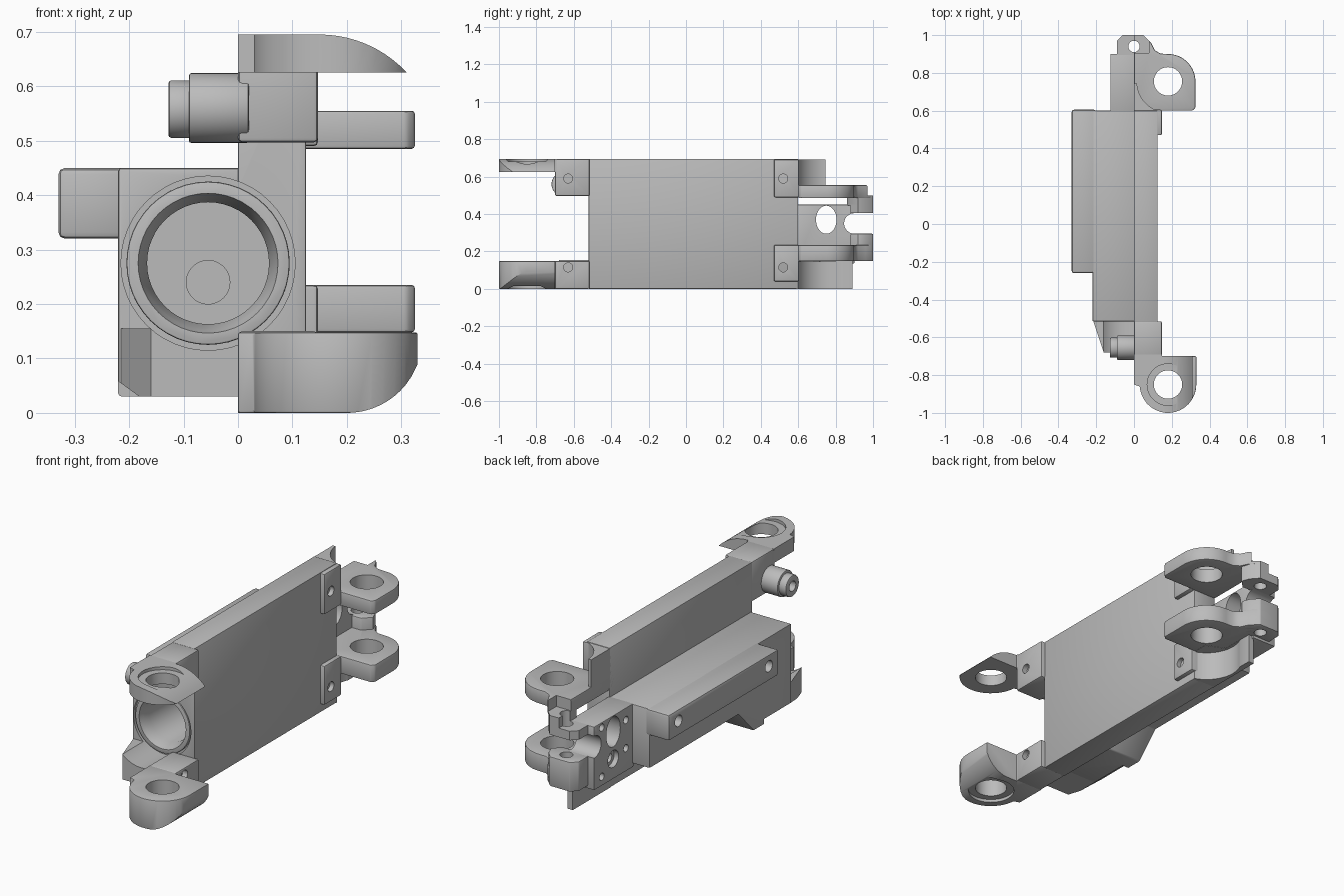
import bpy, bmesh
from math import sin, cos, pi, sqrt, radians

if "Cube" in bpy.data.objects:
    bpy.data.objects.remove(bpy.data.objects["Cube"])

GREY = (0.5, 0.5, 0.5, 1)
metal = bpy.data.materials.new("plain grey")
metal.use_nodes = True
metal.diffuse_color = GREY
metal.node_tree.nodes["Principled BSDF"].inputs["Base Color"].default_value = GREY


def place(axis, a, b, h):
    return {"x": (h, a, b), "y": (a, h, b), "z": (a, b, h)}[axis]


def apply(ob, mod):
    bpy.context.view_layer.objects.active = ob
    with bpy.context.temp_override(object=ob, active_object=ob):
        bpy.ops.object.modifier_apply(modifier=mod.name)


def loft(name, axis, bottom, top, lo, hi, bevel=0):
    """Solid between two matching outlines stacked along an axis."""
    bm = bmesh.new()
    low = [bm.verts.new(place(axis, a, b, lo)) for a, b in bottom]
    high = [bm.verts.new(place(axis, a, b, hi)) for a, b in top]
    bm.faces.new(low)
    bm.faces.new(high)
    n = len(low)
    for i in range(n):
        j = (i + 1) % n
        bm.faces.new((low[i], low[j], high[j], high[i]))
    bmesh.ops.recalc_face_normals(bm, faces=bm.faces)
    me = bpy.data.meshes.new(name)
    bm.to_mesh(me)
    bm.free()
    me.materials.append(metal)
    ob = bpy.data.objects.new(name, me)
    bpy.context.collection.objects.link(ob)
    if bevel:
        m = ob.modifiers.new("edge", "BEVEL")
        m.width, m.segments, m.limit_method = bevel, 2, "ANGLE"
        m.angle_limit = radians(40)
        apply(ob, m)
    return ob


def prism(name, axis, pts, lo, hi, bevel=0):
    return loft(name, axis, pts, pts, lo, hi, bevel)


def box(name, x, y, z, bevel=0):
    pts = [(x[0], y[0]), (x[1], y[0]), (x[1], y[1]), (x[0], y[1])]
    return prism(name, "z", pts, z[0], z[1], bevel)


def arc(c, r, start, end, n=16, ry=None):
    ts = [radians(start + (end - start) * i / n) for i in range(n + 1)]
    return [(c[0] + r * cos(t), c[1] + (ry or r) * sin(t)) for t in ts]


def cyl(name, axis, c, r, lo, hi, r2=None, ry=None, bevel=0):
    a = arc(c, r, 0, 360, 48, ry)[:-1]
    b = a if r2 is None else arc(c, r2, 0, 360, 48)[:-1]
    return loft(name, axis, a, b, lo, hi, bevel)


def cut(cutter, *targets):
    cutter.hide_render = True
    for ob in targets:
        m = ob.modifiers.new("cut", "BOOLEAN")
        m.operation, m.solver, m.object = "DIFFERENCE", "EXACT", cutter
        apply(ob, m)
    bpy.data.objects.remove(cutter)


# Main side plate and the body behind it
plate = box("side_plate", (0, .125), (-.52, .6), (0, .695), .004)
body = prism("body", "x", [(-.515, .03), (-.22, .03), (-.1, .155), (.6, .155),
                           (.6, .45), (-.515, .45)], -.22, .01, .006)
ledge = box("side_ledge", (-.33, -.2), (-.26, .605), (.32, .45), .012)
tail = prism("front_tail", "z", [(.01, -.5), (-.22, -.5), (-.16, -.68), (.01, -.68)],
             .03, .155)
cut(prism("tail_chamfer", "y", [(-.25, .08), (-.14, .0), (-.25, .0)], -.8, -.3), tail, body)

# Screw holes in the ledge
for y in (.53, -.18):
    cut(cyl("ledge_hole", "x", (y, .395), .028, -.4, -.27), ledge)

# Round socket in the front face
C = (-.055, .275)
cut(cyl("socket_clearance", "y", C, .16, -.8, -.5), body, plate, tail)
socket = cyl("socket_ring", "y", C, .15, -.515, -.49, bevel=.004)
cut(cyl("socket_mouth", "y", C, .13, -.52, -.46, .112), body, plate, socket)
cut(cyl("socket_bore", "y", C, .112, -.47, -.12), body, plate)
cut(cyl("socket_drain", "y", (-.055, .24), .04, -.15, .1), body)

# Corner pads with screw holes
pads = {"front_upper_pad": ((-.7, -.515), (.497, .695), .59),
        "front_lower_pad": ((-.7, -.515), (0, .15), .115),
        "rear_upper_pad": ((.47, .605), (.49, .692), .59),
        "rear_lower_pad": ((.47, .605), (.04, .235), .115)}
for name, (y, z, hole) in pads.items():
    pad = box(name, (0, .147), y, z, .008)
    cy = -.63 if y[0] < 0 else .52
    cut(cyl("pad_hole", "x", (cy, hole), .024, .12, .2), pad)

# Side peg on the front upper pad
cyl("peg", "x", (-.655, .56), .064, -.09, .02, bevel=.004)
peg_tip = cyl("peg_tip", "x", (-.655, .558), .053, -.128, -.08, bevel=.006)
cut(cyl("peg_bore", "x", (-.655, .558), .025, -.2, -.09), peg_tip)

# Front hinge lugs with rounded outer corners
F = (.18, -.85)
front_outline = ([(0, -.69), (0, -.85), (.03, -.86)] + arc(F, .15, 190, 360)
                 + [(.33, -.7), (.147, -.7), (.147, -.69)])
upper_lug = prism("front_upper_lug", "z", front_outline, .625, .695)
lower_lug = prism("front_lower_lug", "z", front_outline, 0, .148, .004)
R, r = .218, .139
curve = [(.15 + .16 * i / 12, .695 - R + sqrt(R * R - (.16 * i / 12) ** 2)) for i in range(13)]
cut(prism("upper_round", "y", curve + [(.31, .6), (.4, .6), (.4, .8), (.15, .8)],
          -1.1, -.65), upper_lug)
curve = [(.2 + .13 * i / 12, r - sqrt(r * r - (.13 * i / 12) ** 2)) for i in range(13)]
cut(prism("lower_round", "y", curve + [(.36, .09), (.36, -.1), (.2, -.1)],
          -1.1, -.65), lower_lug)
cut(cyl("front_pin_hole", "z", F, .075, -.1, .8), upper_lug, lower_lug)
cut(cyl("upper_counterbore", "z", F, .11, .68, .8), upper_lug)
cut(cyl("lower_counterbore", "z", F, .11, -.1, .015), lower_lug)

# Rear mounting plate with its openings
rear = box("rear_plate", (-.125, .01), (.59, .9), (.135, .45), .004)
cut(cyl("oval_window", "x", (.75, .37), .055, -.3, .2, ry=.075), rear)
cut(cyl("round_recess", "x", (.75, .235), .042, -.2, -.1), rear)
cut(cyl("recess_bore", "x", (.75, .235), .024, -.2, -.05), rear)
for y, z in ((.65, .39), (.65, .25), (.84, .18), (.84, .425)):
    cut(cyl("rear_screw_hole", "x", (y, z), .018, -.2, -.08), rear)

# Rear hinge lugs
B = (.18, .755)
rear_outline = ([(0, .6), (.31, .6), (.325, .615)] + arc(B, .145, 0, 90)
                + [(.14, .902), (.11, .92), (.09, .96), (.06, .99), (0, 1.0)])
rear_upper = prism("rear_upper_lug", "z", rear_outline, .485, .555, .006)
cut(box("upper_lug_trim", (-.1, .08), (.905, 1.1), (.5, .7)), rear_upper)
rear_lower = prism("rear_lower_lug", "z", rear_outline, .148, .235, .006)
cut(cyl("rear_pin_hole", "z", B, .075, 0, .7), rear_upper, rear_lower)

# Rear knuckle, split by a slot
knuckle_outline = [(-.09, .88), (-.09, .97), (-.06, 1.0), (.05, 1.0), (.085, .96),
                   (.1, .92), (.06, .88)]
k_low = prism("knuckle_lower", "z", knuckle_outline, .148, .295, .005)
k_high = prism("knuckle_upper", "z", knuckle_outline, .405, .45)
k_cap = prism("knuckle_cap", "z", [(0, .86)] + [(max(a, 0), b) for a, b in knuckle_outline[2:]],
              .445, .5)
cut(cyl("knuckle_pin_hole", "z", (0, .94), .03, 0, .7), k_low, k_high, k_cap,
    rear_upper, rear_lower)
slot = arc((.9, .35), .055, 90, 270, 12) + [(1.1, .295), (1.1, .405)]
cut(prism("knuckle_slot", "x", slot, -.3, .3), rear)

# Thin plate extensions hollowed around the rear hinge
ext_low = prism("lower_extension", "z", [(0, .59), (.125, .59), (.125, .68), (.03, .72),
                                         (.03, .89), (0, .89)], 0, .15)
ext_high = box("upper_extension", (0, .125), (.59, .745), (.55, .692))
cut(cyl("hinge_clearance", "z", B, .165, -.1, .147), ext_low)
cut(cyl("hinge_clearance", "z", B, .165, .5, .8), ext_high)

# Smooth round surfaces, crisp edges
for ob in bpy.context.scene.objects:
    ob.select_set(ob.type == "MESH")
bpy.context.view_layer.objects.active = plate
bpy.ops.object.shade_smooth_by_angle(angle=radians(30))
